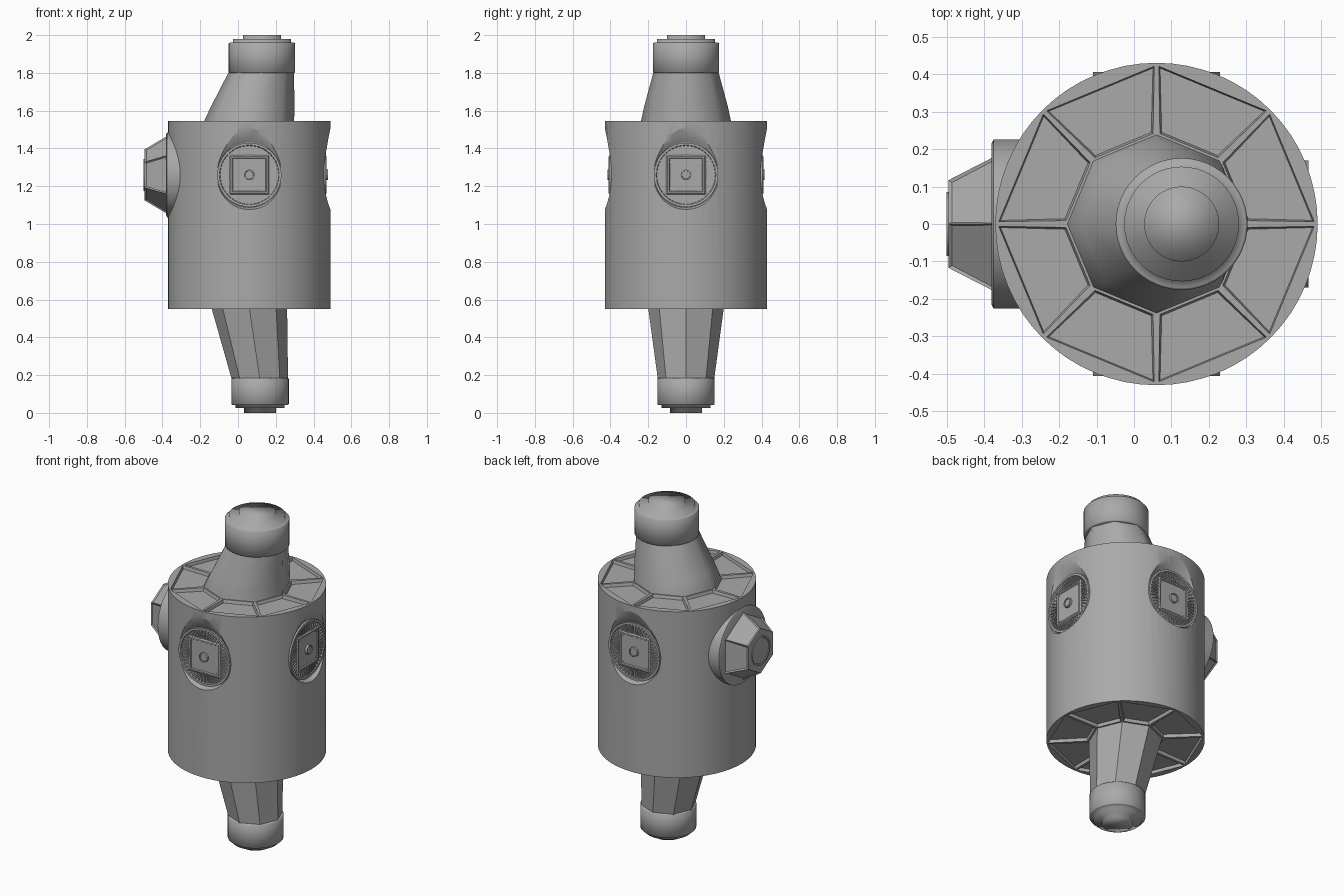
import bpy, bmesh
from math import pi, cos, sin, sqrt, radians
from mathutils import Matrix, Vector

if "Cube" in bpy.data.objects:
    bpy.data.objects.remove(bpy.data.objects["Cube"])

GREY = (0.4, 0.4, 0.4, 1)
grey = bpy.data.materials.new("plain grey")
grey.use_nodes = True
grey.diffuse_color = GREY
grey.node_tree.nodes["Principled BSDF"].inputs["Base Color"].default_value = GREY

AXIS_X, R, LOW, HIGH = 0.06, 0.43, 0.55, 1.545
PORT_Z = 1.26


def finish(name, bm, matrix=Matrix(), angle=30):
    """Turn a bmesh into an object, smooth below the given angle."""
    bmesh.ops.recalc_face_normals(bm, faces=bm.faces)
    bm.transform(matrix)
    mesh = bpy.data.meshes.new(name)
    bm.to_mesh(mesh)
    bm.free()
    mesh.materials.append(grey)
    obj = bpy.data.objects.new(name, mesh)
    bpy.context.collection.objects.link(obj)
    shade(obj, angle)
    return obj


def shade(obj, angle):
    bpy.ops.object.select_all(action='DESELECT')
    obj.select_set(True)
    bpy.context.view_layer.objects.active = obj
    if angle >= 180:
        bpy.ops.object.shade_smooth()
    elif angle > 0:
        bpy.ops.object.shade_smooth_by_angle(angle=radians(angle))


def ring(bm, cx, z, r, sides, phase=0):
    return [bm.verts.new((cx + r * cos(phase + 2 * pi * i / sides),
                          r * sin(phase + 2 * pi * i / sides), z))
            for i in range(sides)]


def bridge(bm, a, b):
    n = len(a)
    return [bm.faces.new((a[i], a[(i + 1) % n], b[(i + 1) % n], b[i])) for i in range(n)]


def stack(rings, sides, phase=0):
    """Closed solid through rings given as (centre x, height, radius)."""
    bm = bmesh.new()
    loops = [ring(bm, *r, sides, phase) for r in rings]
    for a, b in zip(loops, loops[1:]):
        bridge(bm, a, b)
    bm.faces.new(loops[0])
    bm.faces.new(loops[-1])
    return bm


def outward(angle):
    """Local z becomes the radial direction at the port height."""
    return (Matrix.Translation((AXIS_X, 0, PORT_Z))
            @ Matrix.Rotation(angle, 4, 'Z') @ Matrix.Rotation(pi / 2, 4, 'Y'))


# Drum with eight recessed panels on each end
bm = bmesh.new()
ends = {z: ring(bm, AXIS_X, z, R, 64) for z in (LOW, HIGH)}
bridge(bm, ends[LOW], ends[HIGH])
panels = []
for z, inner_r in ((LOW, 0.2), (HIGH, 0.235)):
    rim, inner = ends[z], ring(bm, AXIS_X, z, inner_r, 8)
    bm.faces.new(inner)
    for k in range(8):
        arc = [rim[(8 * k + i) % 64] for i in range(9)]
        bm.faces.new(arc)
        panels.append(bm.faces.new((arc[0], arc[-1], inner[(k + 1) % 8], inner[k])))
bmesh.ops.recalc_face_normals(bm, faces=bm.faces)
bmesh.ops.inset_individual(bm, faces=panels, thickness=0.011, depth=0)
bmesh.ops.inset_individual(bm, faces=panels, thickness=0.006, depth=-0.018)
drum = finish("drum", bm)

# Flared pockets for the ports
PORTS = {"front": -pi / 2, "left": 0, "back": pi / 2}
for side, angle in PORTS.items():
    cutter = finish("pocket_cutter", stack([(0, 0.395, 0.172), (-0.01, 0.41, 0.185),
                                            (-0.05, 0.445, 0.24)], 48), outward(angle))
    cutter.hide_render = True
    mod = drum.modifiers.new("pocket", 'BOOLEAN')
    mod.object, mod.operation, mod.solver = cutter, 'DIFFERENCE', 'EXACT'
    bpy.context.view_layer.objects.active = drum
    bpy.ops.object.modifier_apply(modifier=mod.name)
    bpy.data.objects.remove(cutter)
shade(drum, 30)

# Ports: fluted ring, square plate, round button
for side, angle in PORTS.items():
    place = outward(angle)
    bm = stack([(0, 0.36, 0.17), (0, 0.406, 0.17), (0, 0.406, 0.158), (0, 0.397, 0.154)], 48)
    for i in range(48):
        bmesh.ops.create_cube(bm, size=1, matrix=Matrix.Rotation(2 * pi * i / 48, 4, 'Z')
                              @ Matrix.Translation((0.132, 0, 0.399))
                              @ Matrix.Diagonal((0.05, 0.008, 0.01, 1)))
    finish(side + "_port_ring", bm, place)
    q = sqrt(2)
    finish(side + "_port_plate", stack([(0, 0.38, 0.105 * q), (0, 0.402, 0.105 * q),
           (0, 0.409, 0.098 * q), (0, 0.409, 0.09 * q), (0, 0.403, 0.086 * q)], 4, pi / 4),
           place, 0)
    finish(side + "_port_button", stack([(0, 0.39, 0.028), (0, 0.416, 0.028),
           (0, 0.416, 0.022), (0, 0.411, 0.021)], 20), place)

# Side knob: round flange, six-sided tapered grip, end disc
place = outward(pi)
finish("knob_flange", stack([(0, 0.34, 0.225), (0, 0.395, 0.225), (0, 0.435, 0.225),
       (0, 0.44, 0.215)], 48), place)
bm = stack([(0, 0.42, 0.215), (0, 0.555, 0.135)], 6)
bm.normal_update()
bmesh.ops.recalc_face_normals(bm, faces=bm.faces)
sides = [f for f in bm.faces if len(f.verts) == 4]
bmesh.ops.inset_individual(bm, faces=sides, thickness=0.01, depth=-0.006)
finish("knob_grip", bm, place, 0)
finish("knob_end", stack([(0, 0.54, 0.085), (0, 0.56, 0.085), (0, 0.56, 0.075),
       (0, 0.557, 0.073)], 32), place)

# Leaning necks
finish("upper_neck", stack([(0.06, 1.5, 0.245), (0.06, 1.55, 0.237), (0.078, 1.62, 0.222),
       (0.127, 1.82, 0.168)], 8), angle=60)
finish("lower_neck", stack([(0.117, 0.17, 0.148), (0.06, 0.555, 0.2)], 8), angle=0)

# Stepped end caps, softly shaded
finish("upper_cap", stack([(0.127, z, r) for z, r in (
    (1.8, 0.17), (1.804, 0.176), (1.955, 0.176), (1.96, 0.17), (1.96, 0.153),
    (1.98, 0.153), (1.98, 0.1), (2.0, 0.1))], 48), angle=180)
finish("lower_cap", stack([(0.117, z, r) for z, r in (
    (0.185, 0.147), (0.181, 0.152), (0.046, 0.152), (0.042, 0.147), (0.042, 0.13),
    (0.025, 0.13), (0.025, 0.085), (0, 0.085))], 48), angle=180)
